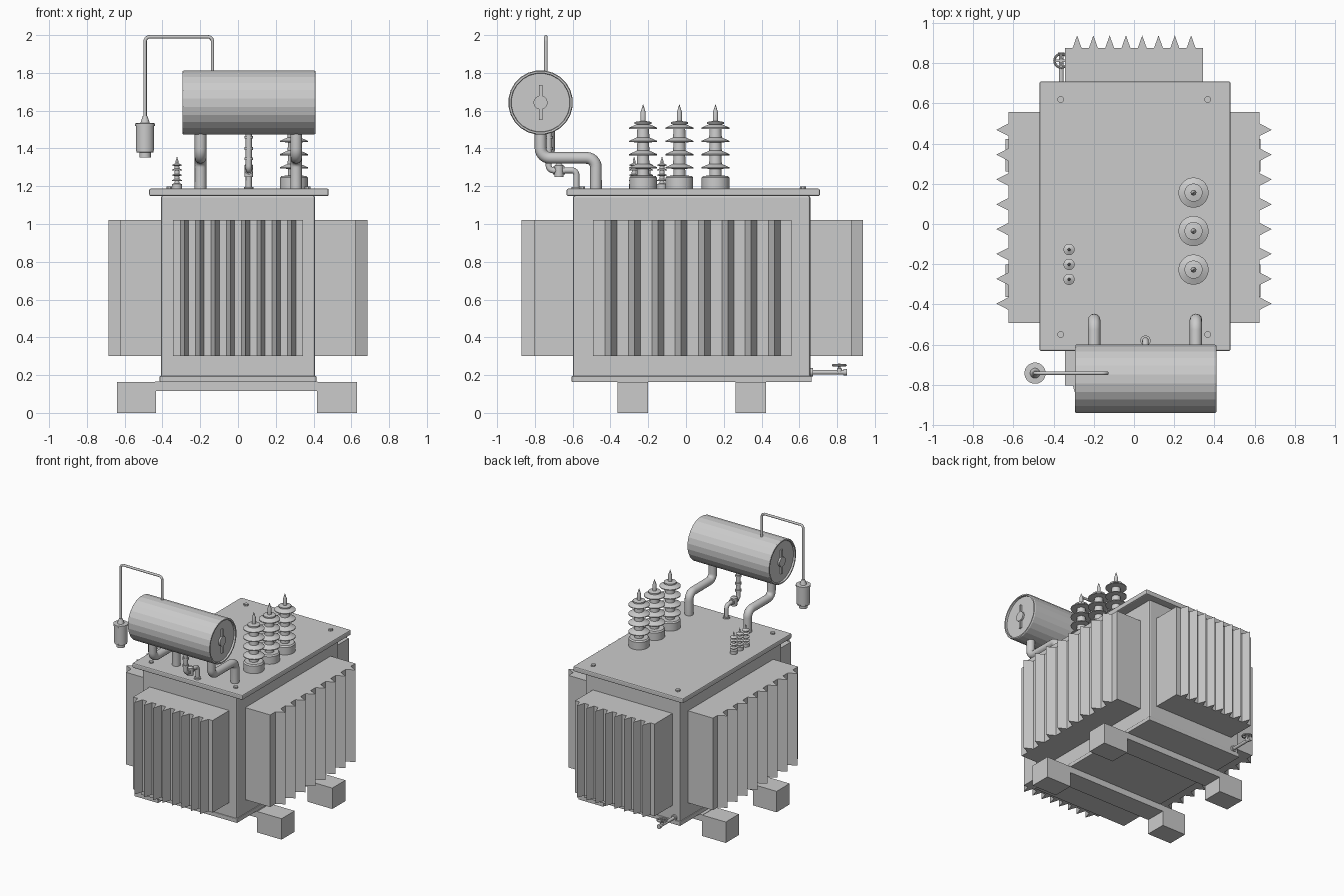
import bpy, bmesh, math
from mathutils import Vector, Matrix

if "Cube" in bpy.data.objects:
    bpy.data.objects.remove(bpy.data.objects["Cube"])


def finish(bm, name, smooth=None):
    bmesh.ops.recalc_face_normals(bm, faces=bm.faces)
    me = bpy.data.meshes.new(name)
    bm.to_mesh(me)
    bm.free()
    ob = bpy.data.objects.new(name, me)
    bpy.context.collection.objects.link(ob)
    if smooth:
        shade(ob, smooth)
    return ob


def shade(ob, angle):
    bpy.ops.object.select_all(action='DESELECT')
    ob.select_set(True)
    bpy.context.view_layer.objects.active = ob
    bpy.ops.object.shade_smooth_by_angle(angle=math.radians(angle))


def box(name, x, y, z, bevel=0):
    bm = bmesh.new()
    bmesh.ops.create_cube(bm, size=1)
    for v in bm.verts:
        v.co = [(a + b) / 2 + c * (b - a) for c, (a, b) in zip(v.co, (x, y, z))]
    ob = finish(bm, name)
    if bevel:
        m = ob.modifiers.new("bevel", 'BEVEL')
        m.width, m.segments = bevel, 2
    return ob


def prism(name, outline, z0, z1):
    bm = bmesh.new()
    f = bm.faces.new([bm.verts.new((x, y, z0)) for x, y in outline])
    up = bmesh.ops.extrude_face_region(bm, geom=[f])["geom"]
    bmesh.ops.translate(bm, vec=(0, 0, z1 - z0),
                        verts=[g for g in up if isinstance(g, bmesh.types.BMVert)])
    return finish(bm, name)


def lathe(name, profile, loc, n=24, axis='Z', smooth=35):
    """Revolve (radius, height) points about an axis, capping both ends."""
    bm = bmesh.new()
    rings = []
    for r, h in profile:
        rings.append([bm.verts.new((r * math.cos(2 * math.pi * (i + .5) / n),
                                    r * math.sin(2 * math.pi * (i + .5) / n), h)) for i in range(n)])
    for a, b in zip(rings, rings[1:]):
        for i in range(n):
            j = (i + 1) % n
            bm.faces.new((a[i], a[j], b[j], b[i]))
    bm.faces.new(rings[0])
    bm.faces.new(rings[-1])
    rot = {'Z': Matrix(), 'X': Matrix.Rotation(math.pi / 2, 4, 'Y'),
           'Y': Matrix.Rotation(-math.pi / 2, 4, 'X')}[axis]
    bm.transform(Matrix.Translation(loc) @ rot)
    return finish(bm, name, smooth)


def pipe(name, pts, r, fillet):
    """Round tube along a path with filleted corners."""
    pts = [Vector(p) for p in pts]
    path = [pts[0]]
    for a, b, c in zip(pts, pts[1:], pts[2:]):
        p, q = b + (a - b).normalized() * fillet, b + (c - b).normalized() * fillet
        o = p + q - b
        for k in range(7):
            t = k / 6 * math.pi / 2
            path.append(o + (p - o) * math.cos(t) + (q - o) * math.sin(t))
    path.append(pts[-1])
    cu = bpy.data.curves.new(name, 'CURVE')
    cu.dimensions = '3D'
    cu.bevel_depth, cu.bevel_resolution, cu.use_fill_caps = r, 4, True
    sp = cu.splines.new('POLY')
    sp.points.add(len(path) - 1)
    for s, p in zip(sp.points, path):
        s.co = (*p, 1)
    ob = bpy.data.objects.new(name, cu)
    bpy.context.collection.objects.link(ob)
    bpy.ops.object.select_all(action='DESELECT')
    ob.select_set(True)
    bpy.context.view_layer.objects.active = ob
    bpy.ops.object.convert(target='MESH')
    shade(bpy.context.object, 40)


# Tank, base plate and lid
CY = 0.032
box("tank", (-.408, .408), (-.598, .658), (.165, 1.15), .01)
box("base_plate", (-.415, .415), (-.605, .665), (.163, .195), .004)
box("lid", (-.47, .48), (-.632, .709), (1.148, 1.187), .008)
for x in (-.364, .367):
    for y in (-.55, .619):
        lathe("lid_bolt", [(.017, 1.185), (.017, 1.199)], (x, y, 0), 8)


# Finned radiators: outline with eight sharp fins, one per side
def radiator(name, lo, hi, first, pitch, half, inner, outer, tip, swap):
    o = [(lo, inner), (lo, outer)]
    for i in range(8):
        c = first + i * pitch
        o += [(c - half, outer), (c, tip), (c + half, outer)]
    o += [(hi, outer), (hi, inner)]
    prism(name, [(b, a) for a, b in o] if swap else o, .302, 1.02)


for s, side in ((-1, "left"), (1, "right")):
    radiator(side + "_radiator", -.493, .558, -.396, .1235, .032, s * .40, s * .623, s * .685, True)
radiator("front_radiator", -.343, .343, -.283, .081, .022, -.59, -.803, -.872, False)
radiator("back_radiator", -.343, .343, -.283, .081, .022, .65, .876, .938, False)

# Skid beams with end blocks
for y0, y1 in ((-.363, -.202), (.262, .424)):
    box("skid_beam", (-.44, .42), (y0, y1), (.115, .165))
    box("skid_foot", (-.64, -.435), (y0, y1), (0, .163))
    box("skid_foot", (.417, .63), (y0, y1), (0, .163))

# High voltage bushings
hv = [(.074, 1.185), (.074, 1.245), (.066, 1.255), (.033, 1.256)]
for z in (1.292, 1.362, 1.432, 1.502):
    hv += [(.031, z), (.075, z + .002), (.075, z + .008), (.034, z + .026)]
hv += [(.045, 1.53), (.045, 1.54), (.014, 1.545), (.014, 1.59), (.001, 1.632)]
for y in (.156, -.035, -.227):
    lathe("high_voltage_bushing", hv, (.296, y, 0))

# Low voltage bushings
lv = [(.028, 1.185), (.028, 1.212), (.013, 1.215)]
for z in (1.227, 1.255, 1.283, 1.308):
    lv += [(.012, z), (.028, z + .001), (.028, z + .004), (.013, z + .011)]
lv += [(.007, 1.322), (.007, 1.335), (.001, 1.355)]
for y in (-.127, -.201, -.275):
    lathe("low_voltage_bushing", lv, (-.323, y, 0), 16)

# Conservator drum with recessed ends, boss and bar
DY, DZ = -.77, 1.643
lathe("conservator", [(.155, -.28), (.157, -.294), (.167, -.294), (.171, -.288),
                      (.171, .403), (.167, .41), (.157, .41), (.155, .396)],
      (0, DY, DZ), 24, 'X', 10)
for x0, x1 in ((-.294, -.275), (.39, .41)):
    lathe("drum_boss", [(.037, x0), (.037, x1)], (0, DY, DZ), 20, 'X')
    box("drum_bar", (x0 + .003, x1 - .003), (DY - .009, DY + .009), (DZ - .093, DZ + .093))

# Main support pipes
for x in (-.198, .308):
    pipe("support_pipe", [(x, DY, 1.52), (x, DY, 1.35), (x, -.477, 1.35), (x, -.477, 1.18)], .031, .05)

# Relay pipe with flanges and valve
X = .057
pipe("relay_pipe", [(X, -.727, 1.52), (X, -.727, 1.284), (X, -.58, 1.284), (X, -.58, 1.18)], .016, .025)
for z in (1.46, 1.40, 1.345):
    lathe("relay_flange", [(.023, z - .007), (.023, z + .007)], (X, -.727, 0), 16)
lathe("lid_flange", [(.026, 1.185), (.026, 1.197)], (X, -.58, 0), 16)
lathe("relay_valve", [(.024, 1.25), (.024, 1.31), (.012, 1.32)], (X, -.672, 0), 16)
for y in (-.70, -.645):
    lathe("valve_flange", [(.022, y - .005), (.022, y + .005)], (X, 0, 1.284), 16, 'Y')

# Breather pipe and canister
BX, BY = -.492, -.742
pipe("breather_pipe", [(-.135, BY, 1.78), (-.135, BY, 1.991), (BX, BY, 1.991), (BX, BY, 1.55)], .009, .025)
lathe("breather", [(.031, 1.352), (.031, 1.378), (.046, 1.38), (.046, 1.388), (.049, 1.39),
                   (.049, 1.518), (.053, 1.52), (.053, 1.533), (.025, 1.535), (.012, 1.572)], (BX, BY, 0))

# Drain pipe with handwheel
VX, VY = -.362, .812
lathe("drain_pipe", [(.012, .64), (.012, .835), (.017, .835), (.017, .853)], (VX, 0, .215), 16, 'Y')
lathe("drain_flange", [(.022, .655), (.022, .672)], (VX, 0, .215), 16, 'Y')
lathe("valve_stem", [(.014, .21), (.014, .235), (.007, .237), (.007, .262)], (VX, VY, 0), 12)
bpy.ops.mesh.primitive_torus_add(location=(VX, VY, .252), major_radius=.034, minor_radius=.006,
                                 major_segments=20, minor_segments=8)
bpy.context.object.name = "handwheel"
shade(bpy.context.object, 40)
box("wheel_spoke", (VX - .034, VX + .034), (VY - .005, VY + .005), (.248, .256))
box("wheel_spoke", (VX - .005, VX + .005), (VY - .034, VY + .034), (.248, .256))
